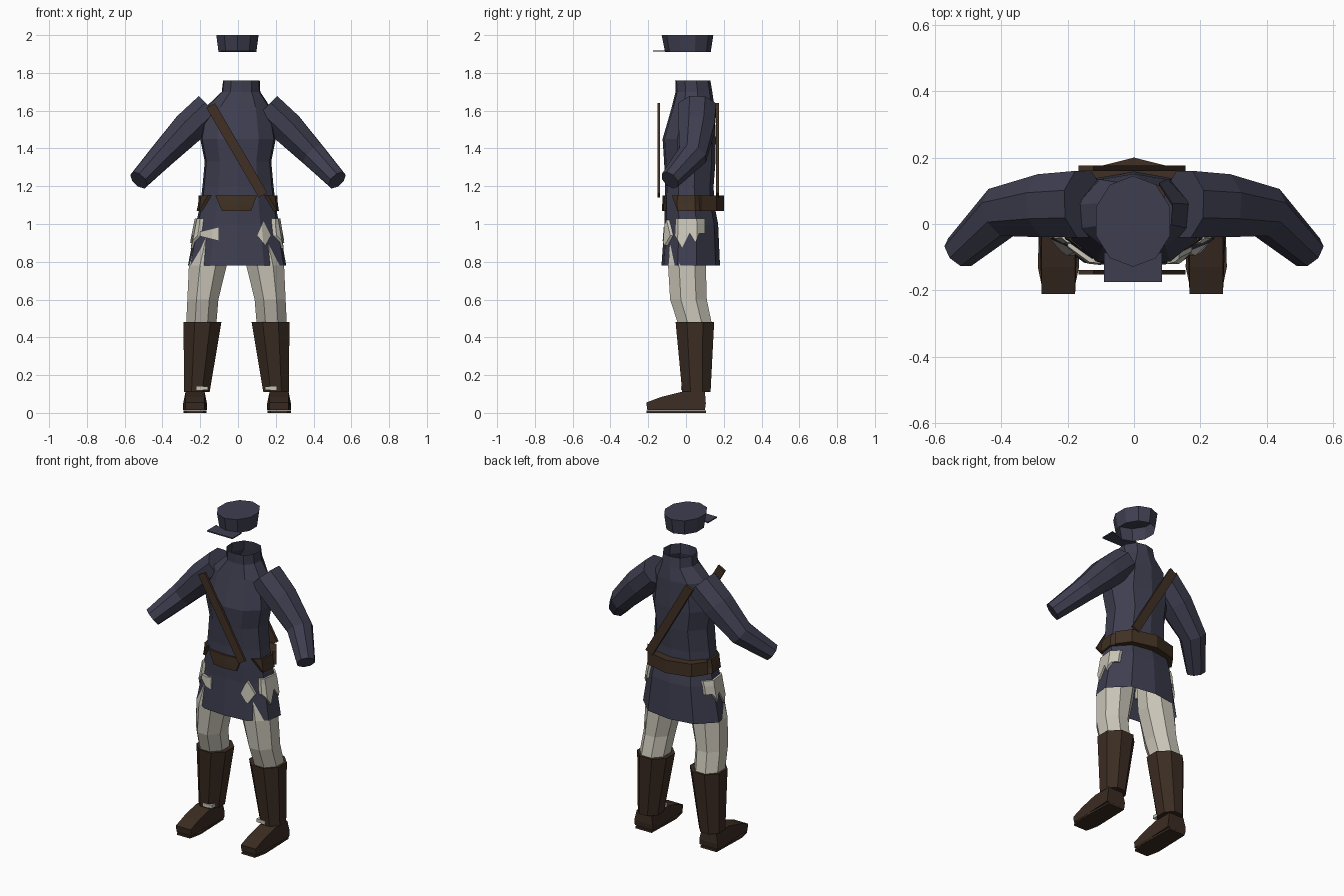
import bpy, bmesh, math
from mathutils import Vector

cube = bpy.data.objects.get("Cube")
if cube:
    bpy.data.objects.remove(cube, do_unlink=True)


def material(name, r, g, b):
    m = bpy.data.materials.new(name)
    m.use_nodes = True
    m.diffuse_color = (r, g, b, 1)
    m.node_tree.nodes["Principled BSDF"].inputs["Base Color"].default_value = (r, g, b, 1)
    return m


navy = material("navy cloth", 0.048, 0.048, 0.08)
cream = material("cream cloth", 0.58, 0.55, 0.47)
brown = material("boot leather", 0.043, 0.025, 0.016)
tan = material("strap leather", 0.052, 0.03, 0.017)


def finish(name, bm, mat):
    bmesh.ops.recalc_face_normals(bm, faces=bm.faces)
    mesh = bpy.data.meshes.new(name)
    bm.to_mesh(mesh)
    bm.free()
    mesh.materials.append(mat)
    obj = bpy.data.objects.new(name, mesh)
    bpy.context.scene.collection.objects.link(obj)
    return obj


def loft(name, rings, mat, bottom=True, top=True):
    """Skin a list of point rings, optionally capping the ends."""
    bm = bmesh.new()
    loops = [[bm.verts.new(p) for p in ring] for ring in rings]
    n = len(loops[0])
    for a, b in zip(loops, loops[1:]):
        for i in range(n):
            j = (i + 1) % n
            bm.faces.new((a[i], a[j], b[j], b[i]))
    if bottom:
        bm.faces.new(loops[0])
    if top:
        bm.faces.new(loops[-1])
    return finish(name, bm, mat)


def prism(name, pts, axis, lo, hi, mat):
    """Extrude a flat outline along x (0), y (1) or z (2)."""
    def place(p, d):
        q = list(p)
        q.insert(axis, d)
        return Vector(q)
    return loft(name, [[place(p, d) for p in pts] for d in (lo, hi)], mat)


def level(shape, cx, cy, z, rx, ry, grow=0):
    return [Vector((cx + x * (rx + grow), cy + y * (ry + grow), z)) for x, y in shape]


def polygon(n):
    k = 1 / math.cos(math.pi / n)
    return [(k * math.cos((i + 0.5) * math.tau / n), k * math.sin((i + 0.5) * math.tau / n))
            for i in range(n)]


octagon = polygon(8)
half = [(0.55, -0.92), (0.95, -0.45), (1, 0.2), (0.6, 0.85)]
torso = [(0, -1)] + half + [(0, 1)] + [(-x, y) for x, y in reversed(half)]

# Coat with an open hem and an open standing collar
coat_levels = [
    (-0.005, 0.025, 0.78, 0.26, 0.155),
    (-0.003, 0.028, 1.0, 0.22, 0.142),
    (0, 0.018, 1.1, 0.2, 0.132),
    (0, 0.018, 1.2, 0.188, 0.128),
    (0, 0.02, 1.33, 0.176, 0.136),
    (0, 0.017, 1.45, 0.2, 0.141),
    (0, 0.038, 1.62, 0.17, 0.113),
    (0.016, 0.042, 1.7, 0.102, 0.097),
    (0.018, 0.036, 1.76, 0.097, 0.093),
]
loft("coat", [level(torso, *c) for c in coat_levels], navy, False, False)

# Hidden shell just outside the coat, used to trim the patches
shell = loft("trim_shell", [level(torso, *c, grow=0.012) for c in coat_levels], navy)
shell.hide_render = True
shell.hide_viewport = True


def patch(name, pts, axis, lo, hi, mat):
    obj = prism(name, pts, axis, lo, hi, mat)
    mod = obj.modifiers.new("Trim", "BOOLEAN")
    mod.operation = "INTERSECT"
    mod.solver = "EXACT"
    mod.object = shell


# Trouser cloth showing through the coat skirt
hip = [(-0.055, 1.03), (0.1, 1.03), (0.1, 0.95), (0.07, 0.95), (0.05, 0.9),
       (0.02, 0.95), (-0.02, 0.87), (-0.06, 0.94)]
patch("left_hip_cloth", hip, 0, 0.1, 0.32, cream)
patch("right_hip_cloth", hip, 0, -0.32, -0.1, cream)
patch("left_front_cloth", [(0.135, 1.02), (0.175, 0.94), (0.145, 0.885), (0.1, 0.94)],
      1, -0.3, -0.02, cream)
patch("right_front_cloth", [(-0.1, 0.985), (-0.1, 0.91), (-0.2, 0.935), (-0.2, 0.96)],
      1, -0.3, -0.02, cream)

# Belt: front plate, side pieces and the pointed back band
patch("belt_front", [(-0.12, 1.15), (0.1, 1.15), (0.07, 1.07), (-0.085, 1.07)],
      1, -0.3, -0.05, tan)
flank = [(-0.075, 1.15), (0.1, 1.15), (0.08, 1.07), (-0.045, 1.07)]
patch("belt_left", flank, 0, 0.1, 0.3, tan)
patch("belt_right", flank, 0, -0.3, -0.1, tan)
prism("belt_back", [(-0.15, 0.05), (-0.208, 0.08), (-0.15, 0.162), (0, 0.2),
                    (0.15, 0.162), (0.208, 0.08), (0.15, 0.05)], 2, 1.07, 1.15, tan)

# Diagonal chest strap, front and back
band = [(-0.167, 1.615), (-0.122, 1.64), (0.155, 1.165), (0.11, 1.14)]
prism("strap_front", band, 1, -0.152, -0.138, tan)
prism("strap_back", band, 1, 0.16, 0.176, tan)


def sleeve(name, s):
    path = [((0.15, 0.06, 1.615), 0.1, 0.085), ((0.26, 0.055, 1.51), 0.095, 0.087),
            ((0.4, 0.035, 1.365), 0.075, 0.068), ((0.525, -0.085, 1.232), 0.05, 0.052)]
    centres = [Vector(p) for p, _, _ in path]
    rings = []
    for i, (_, wide, tall) in enumerate(path):
        d = (centres[min(i + 1, 3)] - centres[max(i - 1, 0)]).normalized()
        across = Vector((0, 1, 0))
        across = (across - d * across.dot(d)).normalized()
        up = d.cross(across)
        ring = [centres[i] + across * x * wide + up * y * tall for x, y in octagon]
        rings.append([Vector((p.x * s, p.y, p.z)) for p in ring])
    loft(name, rings, navy)


def leg_tube(name, s, levels, mat):
    loft(name, [level(octagon, cx * s - 0.008, cy, z, rx, ry)
                for cx, cy, z, rx, ry in levels], mat)


def shoe(side, s):
    mid = 0.2225 * s - 0.005
    profile = [(-0.205, 0.016), (-0.21, 0.055), (-0.13, 0.085), (-0.02, 0.112),
               (0.1, 0.112), (0.105, 0.05), (0.1, 0.016)]
    obj = prism(side + "_shoe", profile, 0, -0.063, 0.063, brown)
    for v in obj.data.vertices:
        if v.co.y < -0.15 or v.co.z > 0.08:
            v.co.x *= 0.8
        v.co.x += mid
    # Thin sole with clipped toe corners
    plan = [(-0.055, 0.105), (-0.062, -0.13), (-0.045, -0.21),
            (0.045, -0.21), (0.062, -0.13), (0.055, 0.105)]
    prism(side + "_sole", [(x + mid, y) for x, y in plan], 2, 0, 0.012, brown)


for side, s in (("left", 1), ("right", -1)):
    sleeve(side + "_sleeve", s)
    leg_tube(side + "_trouser_leg", s, [
        (0.11, 0.015, 1.0, 0.085, 0.09), (0.152, 0.005, 0.78, 0.1, 0.1),
        (0.178, 0.013, 0.6, 0.082, 0.097), (0.186, 0.045, 0.48, 0.08, 0.09),
        (0.2, 0.05, 0.12, 0.055, 0.06)], cream)
    leg_tube(side + "_boot_shaft", s, [
        (0.18, 0.047, 0.48, 0.1, 0.102), (0.21, 0.055, 0.11, 0.068, 0.075)], brown)
    # Cloth sliver at the ankle
    x = 0.182 * s - 0.008
    prism(side + "_ankle_cloth", [(x - 0.03, -0.026), (x + 0.03, -0.026),
                                  (x + 0.03, 0.04), (x - 0.03, 0.04)], 2, 0.12, 0.14, cream)
    shoe(side, s)

# Cap: hollow crown and flat visor
crown = polygon(10)
loft("cap_crown", [level(crown, -0.003, 0.01, 1.91, 0.1, 0.115),
                   level(crown, -0.003, 0.008, 2.0, 0.112, 0.13)], navy, False, True)
prism("cap_visor", [(-0.09, -0.175), (0.085, -0.175), (0.085, -0.085),
                    (-0.003, -0.11), (-0.09, -0.085)], 2, 1.912, 1.919, navy)
